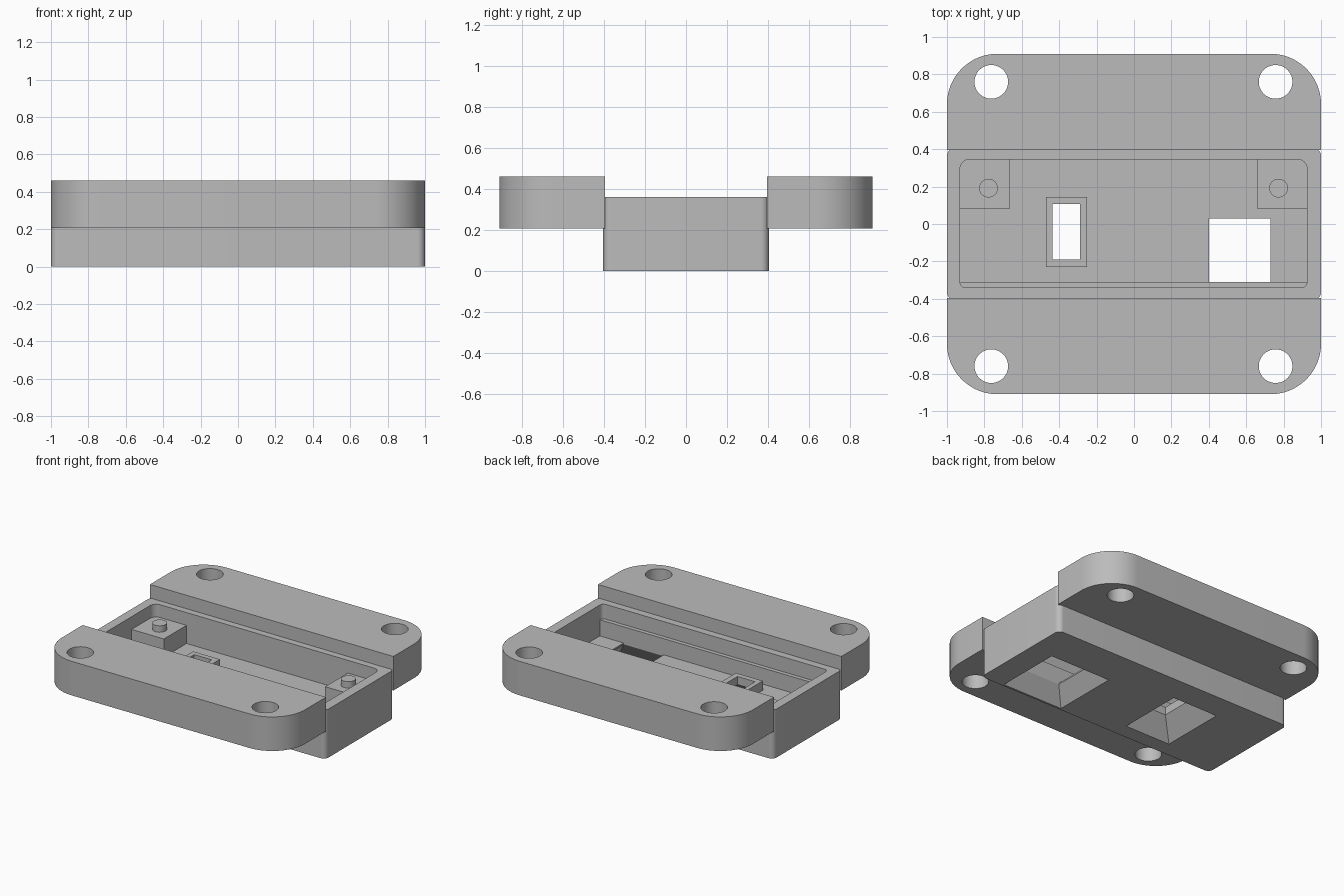
import bpy, bmesh
from math import cos, sin, pi, radians

cube = bpy.data.objects.get("Cube")
if cube:
    bpy.data.objects.remove(cube, do_unlink=True)

grey = bpy.data.materials.new("light grey plastic")
grey.use_nodes = True
colour = (0.5, 0.5, 0.5, 1)
grey.diffuse_color = colour
grey.node_tree.nodes["Principled BSDF"].inputs["Base Color"].default_value = colour


def outline(x0, x1, y0, y1, radii=(0, 0, 0, 0), steps=12):
    """Rectangle with corner radii in the order back right, back left, front left, front right."""
    points = []
    corners = ((x1, y1, -1, -1), (x0, y1, 1, -1), (x0, y0, 1, 1), (x1, y0, -1, 1))
    for i, (x, y, sx, sy) in enumerate(corners):
        r = radii[i]
        if not r:
            points.append((x, y))
            continue
        for k in range(steps + 1):
            a = pi / 2 * (i + k / steps)
            points.append((x + sx * r + r * cos(a), y + sy * r + r * sin(a)))
    return points


def circle(x, y, r, n=48):
    return [(x + r * cos(2 * pi * k / n), y + r * sin(2 * pi * k / n)) for k in range(n)]


def loft(name, *levels):
    """Solid through matching outlines, each given as (outline, height)."""
    bm = bmesh.new()
    rings = [[bm.verts.new((x, y, z)) for x, y in pts] for pts, z in levels]
    n = len(rings[0])
    for low, high in zip(rings, rings[1:]):
        for i in range(n):
            j = (i + 1) % n
            bm.faces.new((low[i], low[j], high[j], high[i]))
    bm.faces.new(rings[0][::-1])
    bm.faces.new(rings[-1])
    mesh = bpy.data.meshes.new(name)
    bm.to_mesh(mesh)
    bm.free()
    mesh.materials.append(grey)
    obj = bpy.data.objects.new(name, mesh)
    bpy.context.collection.objects.link(obj)
    return obj


def activate(obj):
    bpy.ops.object.select_all(action='DESELECT')
    obj.select_set(True)
    bpy.context.view_layer.objects.active = obj


def combine(obj, others, operation):
    for other in others:
        mod = obj.modifiers.new(operation.lower(), 'BOOLEAN')
        mod.operation = operation
        mod.solver = 'EXACT'
        mod.object = other
        activate(obj)
        bpy.ops.object.modifier_apply(modifier=mod.name)
        bpy.data.objects.remove(other, do_unlink=True)


def finish(obj):
    activate(obj)
    bpy.ops.object.shade_smooth_by_angle(angle=radians(30))


FLOOR, RIM = 0.13, 0.36

# Tray with rounded corners and an open cavity
body = outline(-1, 1, -0.405, 0.405, (0.04,) * 4)
tray = loft("tray", (body, 0), (body, RIM))
inside = outline(-0.93, 0.925, -0.34, 0.345, (0.05, 0.05, 0.03, 0.03))
combine(tray, [loft("cavity_cutter", (inside, FLOOR), (inside, 0.5))], 'DIFFERENCE')

# Inner ledge along the front wall, raised frame, corner blocks
ledge = outline(-0.96, 0.96, -0.37, -0.31)
frame = outline(-0.47, -0.25, -0.23, 0.145)
parts = [loft("front_ledge", (ledge, 0.08), (ledge, 0.25)),
         loft("window_frame", (frame, 0.08), (frame, 0.2))]
for x0, x1 in ((-0.96, -0.665), (0.66, 0.955)):
    block = outline(x0, x1, 0.08, 0.375)
    parts.append(loft("corner_block", (block, 0.08), (block, 0.265)))
combine(tray, parts, 'UNION')


# Openings that flare out towards the underside
def flared_cutter(x0, x1, y0, y1, mx, my, neck):
    hole = outline(x0, x1, y0, y1)
    t = 1 + 0.02 / neck
    flare = outline(x0 - mx * t, x1 + mx * t, y0 - my * t, y1 + my * t)
    return loft("opening_cutter", (flare, -0.02), (hole, neck), (hole, 0.3))


combine(tray, [flared_cutter(0.4, 0.73, -0.31, 0.03, 0.085, 0.08, 0.12),
               flared_cutter(-0.435, -0.29, -0.19, 0.107, 0.115, 0.1, 0.14)], 'DIFFERENCE')
finish(tray)

# Locating pegs on the corner blocks
for side, x in (("right", -0.778), ("left", 0.773)):
    peg = circle(x, 0.192, 0.05, 32)
    finish(loft(side + "_peg", (peg, 0.26), (peg, 0.313)))

# Mounting flanges with two screw holes each
for name, y0, y1, radii in (("back_flange", 0.395, 0.91, (0.27, 0.27, 0, 0)),
                            ("front_flange", -0.91, -0.395, (0, 0, 0.27, 0.27))):
    edge = outline(-1, 1, y0, y1, radii, 20)
    flange = loft(name, (edge, 0.207), (edge, 0.46))
    y = 0.76 if y0 > 0 else -0.76
    holes = [circle(x, y, 0.09) for x in (-0.763, 0.757)]
    combine(flange, [loft("screw_hole_cutter", (h, 0.1), (h, 0.6)) for h in holes], 'DIFFERENCE')
    finish(flange)
